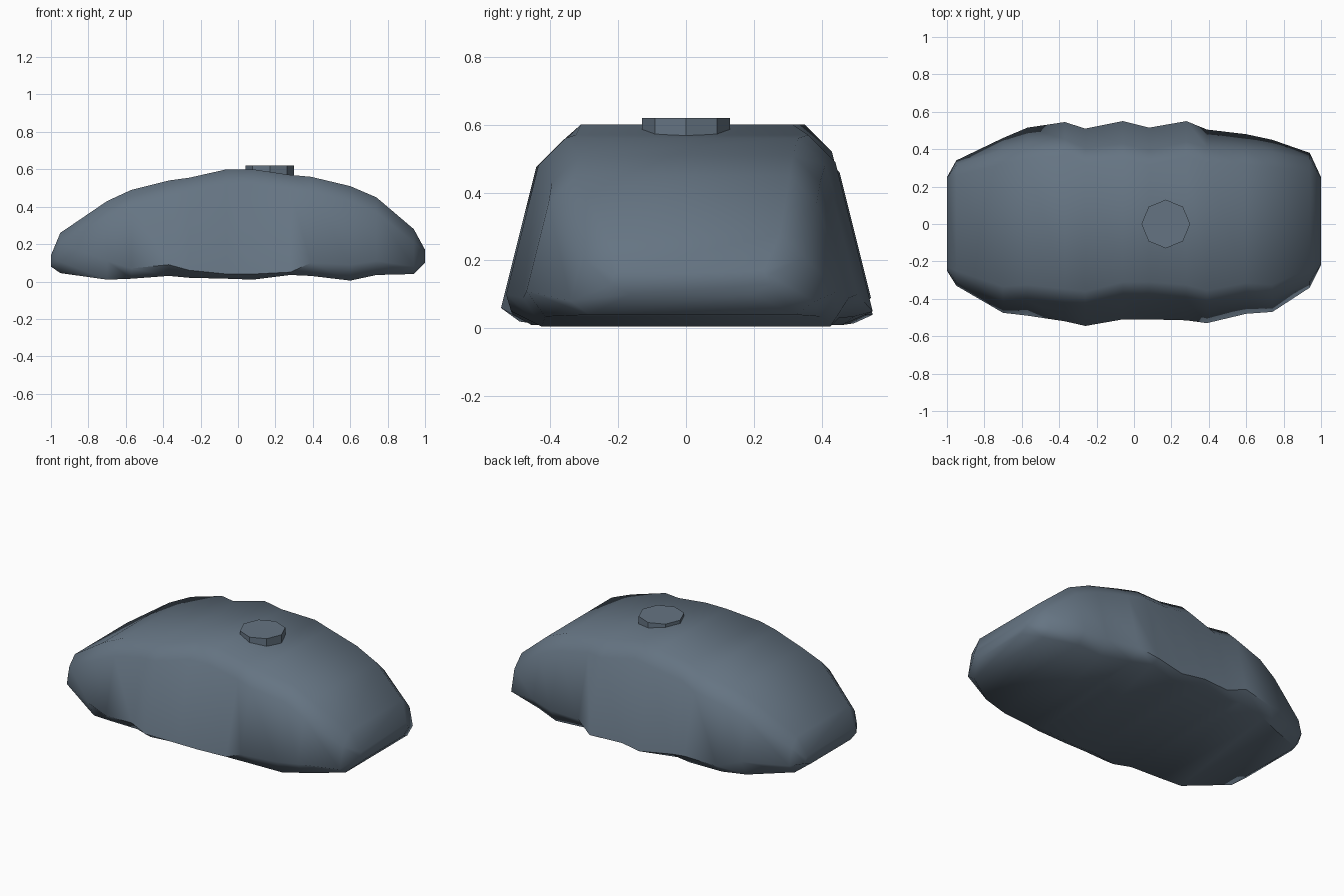
import bpy
import bmesh
import math

cube = bpy.data.objects.get("Cube")
if cube:
    bpy.data.objects.remove(cube, do_unlink=True)


def make_material(name, colour):
    material = bpy.data.materials.new(name)
    material.use_nodes = True
    material.diffuse_color = colour
    material.node_tree.nodes["Principled BSDF"].inputs["Base Color"].default_value = colour
    return material


slate = make_material("slate_blue_grey", (0.13, 0.175, 0.225, 1))


def add_object(name, bm, smooth_angle):
    bmesh.ops.recalc_face_normals(bm, faces=bm.faces)
    mesh = bpy.data.meshes.new(name)
    bm.to_mesh(mesh)
    bm.free()
    mesh.materials.append(slate)
    obj = bpy.data.objects.new(name, mesh)
    bpy.context.collection.objects.link(obj)
    bpy.ops.object.select_all(action="DESELECT")
    obj.select_set(True)
    bpy.context.view_layer.objects.active = obj
    bpy.ops.object.shade_smooth_by_angle(angle=math.radians(smooth_angle))
    return obj


# Boulder stations: x, crown height, back width, front width, flank foot, base
stations = [
    (-1, .14, .25, .25, .10, .08),
    (-.95, .26, .34, .33, .105, .045),
    (-.7, .43, .46, .475, .11, .01),
    (-.57, .49, .515, .49, .07, .015),
    (-.37, .54, .545, .52, .09, .03),
    (-.26, .555, .51, .545, .06, .02),
    (-.06, .6, .55, .51, .04, .015),
    (.08, .6, .515, .51, .04, .01),
    (.28, .57, .55, .515, .05, .035),
    (.39, .56, .505, .53, .1, .03),
    (.6, .51, .48, .48, .09, .005),
    (.74, .45, .45, .47, .11, .035),
    (.94, .28, .38, .34, .08, .04),
    (1, .17, .25, .22, .13, .1),
]


def half_section(crown, width, foot, base):
    """Base edge, flank foot, flank top and shoulder of one side."""
    drop = min(.08, (crown - foot) * .35)
    flank_top = width - .25 * (crown - drop - foot)
    return [(width - .055, base), (width, foot),
            (flank_top, crown - drop), (flank_top - drop, crown)]


# Loft the sections and close both ends
bm = bmesh.new()
rings = []
for x, crown, back, front, foot, base in stations:
    back_side = half_section(crown, back, foot, base)
    front_side = half_section(crown, front, foot, base)
    section = back_side + [(-y, z) for y, z in reversed(front_side)]
    rings.append([bm.verts.new((x, y, z)) for y, z in section])
for ring, following in zip(rings, rings[1:]):
    for i in range(len(ring)):
        j = (i + 1) % len(ring)
        bm.faces.new((ring[i], ring[j], following[j], following[i]))
bm.faces.new(rings[0])
bm.faces.new(rings[-1])
add_object("boulder_body", bm, 55)

# Octagonal stud sunk into the crown
bm = bmesh.new()
bmesh.ops.create_cone(bm, cap_ends=True, segments=8, radius1=.13, radius2=.13, depth=.08)
bmesh.ops.translate(bm, verts=bm.verts, vec=(.17, 0, .58))
add_object("top_stud", bm, 30)
